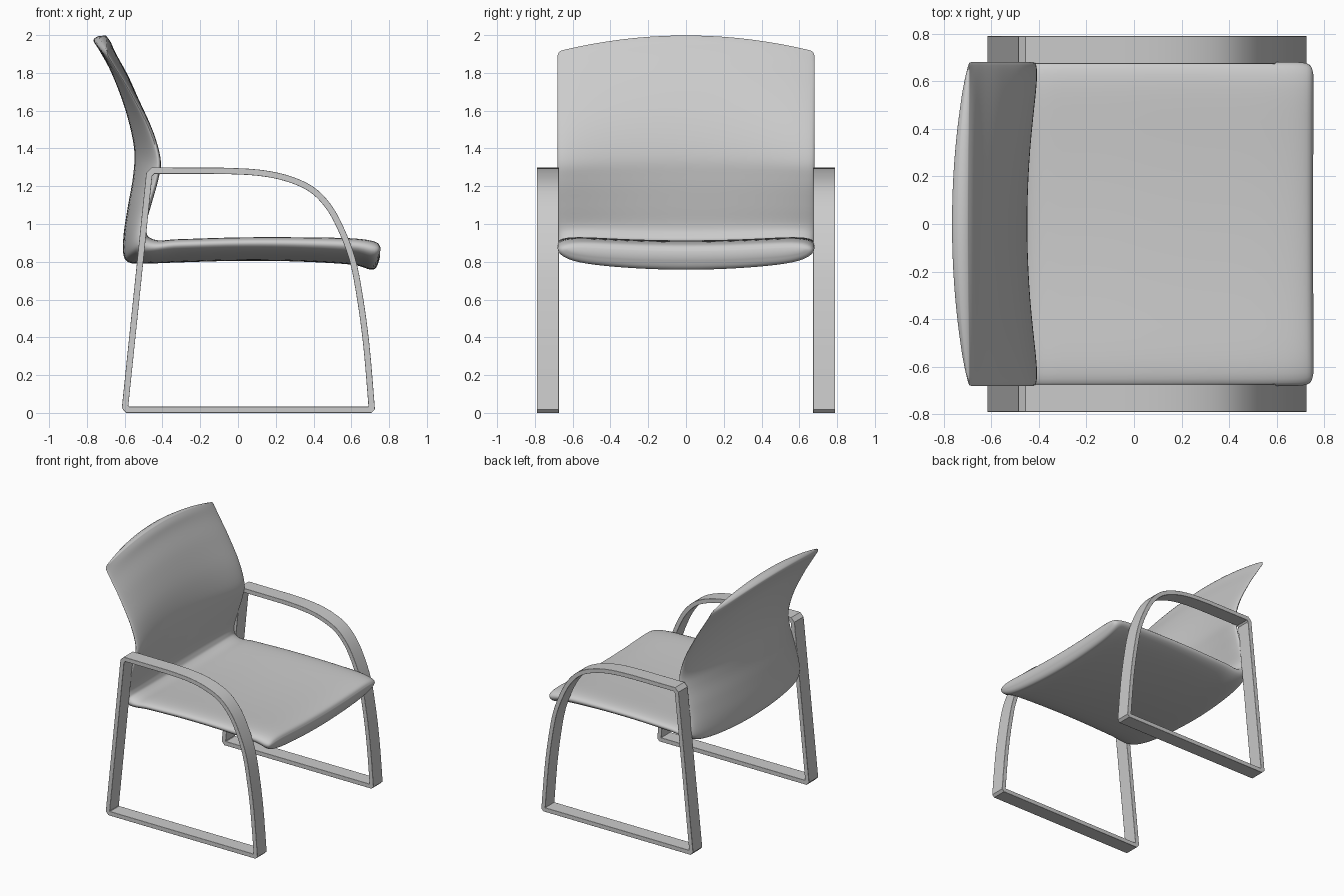
import bpy, bmesh, math
from mathutils import Vector

if "Cube" in bpy.data.objects:
    bpy.data.objects.remove(bpy.data.objects["Cube"])


def spline(pts, sub):
    """Catmull-Rom through tuples of any length."""
    p = [pts[0]] + list(pts) + [pts[-1]]
    out = []
    for i in range(1, len(p) - 2):
        for s in range(sub):
            t = s / sub
            out.append([0.5 * (2 * b + (c - a) * t + (2 * a - 5 * b + 4 * c - d) * t * t
                               + (3 * b - a - 3 * c + d) * t ** 3)
                        for a, b, c, d in zip(p[i - 1], p[i], p[i + 1], p[i + 2])])
    return out + [list(pts[-1])]


def make(name, bm, angle):
    bmesh.ops.recalc_face_normals(bm, faces=bm.faces)
    me = bpy.data.meshes.new(name)
    bm.to_mesh(me)
    bm.free()
    ob = bpy.data.objects.new(name, me)
    bpy.context.collection.objects.link(ob)
    bpy.ops.object.select_all(action='DESELECT')
    ob.select_set(True)
    bpy.context.view_layer.objects.active = ob
    bpy.ops.object.shade_smooth_by_angle(angle=math.radians(angle))
    return ob


# Seat and backrest shell: outer x,z / inner x,z at the centre, then edge rise of outer, inner
stations = [
    (.750, .815, .753, .855, .03, .03),
    (.715, .758, .725, .890, .05, .03),
    (.60, .785, .60, .908, .05, .03),
    (.30, .802, .30, .913, .05, .03),
    (.00, .805, .00, .912, .05, .03),
    (-.30, .797, -.30, .903, .05, .03),
    (-.50, .790, -.42, .900, .05, .03),
    (-.578, .797, -.475, .915, .06, .03),
    (-.607, .840, -.495, .940, .06, .03),
    (-.605, .95, -.505, .99, .06, .03),
    (-.582, 1.10, -.485, 1.10, .07, .04),
    (-.556, 1.25, -.460, 1.24, .09, .055),
    (-.550, 1.40, -.450, 1.37, .10, .06),
    (-.595, 1.60, -.490, 1.56, .10, .05),
    (-.670, 1.80, -.570, 1.76, .09, .03),
    (-.735, 1.92, -.645, 1.90, .075, .015),
    (-.765, 1.972, -.675, 1.965, .065, .005),
    (-.740, 1.995, -.700, 1.998, .04, .01),
]
bm = bmesh.new()
rows = spline(stations, 5)
M, rings = 32, []
for i, (ox, oz, ix, iz, eo, ei) in enumerate(rows):
    O, I = Vector((ox, 0, oz)), Vector((ix, 0, iz))
    n = (I - O).normalized()
    w = .68 - .05 * max(0, 1 - i / 7) ** 2 - .02 * max(0, 1 - (len(rows) - 1 - i) / 5) ** 2
    k = min(1, max(0, (oz - 1.2) / .75))
    drop = .08 * k * k * (3 - 2 * k)

    def point(j, side):
        t = math.sin(math.pi * (j / M - .5))
        q = t * t
        a, b = O + n * eo * q, I + n * ei * q
        f = math.sqrt(max(0, 1 - abs(t) ** 10))
        v = (a + b) / 2 + (b - a) / 2 * f * side
        return bm.verts.new((v.x, w * t, v.z - drop * q))

    rings.append([point(j, 1) for j in range(M + 1)] + [point(j, -1) for j in range(M - 1, 0, -1)])
for r, s in zip(rings, rings[1:]):
    for j in range(len(r)):
        k = (j + 1) % len(r)
        bm.faces.new((r[j], r[k], s[k], s[j]))
for r in (rings[0], rings[-1]):
    for j in range(M):
        quad = [r[j], r[j + 1], r[-(j + 1)], r[-j]]
        bm.faces.new(list(dict.fromkeys(quad)))
make("seat_shell", bm, 60)

# Side frames: flat bar following a closed loop, given by its centreline
arc = spline([(-.08, 1.287), (.10, 1.278), (.25, 1.25), (.38, 1.195), (.47, 1.11), (.54, .99),
              (.605, .82), (.645, .62), (.68, .36), (.708, .03)], 4)
corner = [(.700, .022), (-.585, .022), (-.598, .036), (-.470, 1.268), (-.450, 1.288)]
loop = [Vector(p) for p in arc + corner]


def side_frame(name, y0, y1, half=.0165):
    bm = bmesh.new()
    n, secs = len(loop), []
    for i, p in enumerate(loop):
        d0 = (p - loop[i - 1]).normalized()
        d1 = (loop[(i + 1) % n] - p).normalized()
        n0, n1 = Vector((-d0.y, d0.x)), Vector((-d1.y, d1.x))
        m = (n0 + n1).normalized()
        m *= half / max(.5, m.dot(n0))
        secs.append([bm.verts.new((p.x + s * m.x, y, p.y + s * m.y))
                     for s, y in ((1, y0), (1, y1), (-1, y1), (-1, y0))])
    for i in range(n):
        a, b = secs[i], secs[(i + 1) % n]
        for j in range(4):
            k = (j + 1) % 4
            bm.faces.new((a[j], a[k], b[k], b[j]))
    zmin = min(v.co.z for v in bm.verts)
    for v in bm.verts:
        v.co.z -= zmin
    ob = make(name, bm, 35)
    bev = ob.modifiers.new("rounded_edges", 'BEVEL')
    bev.width, bev.segments = .006, 2
    bev.limit_method, bev.angle_limit = 'ANGLE', math.radians(50)


side_frame("arm_frame_right", -.79, -.673)
side_frame("arm_frame_left", .673, .79)
